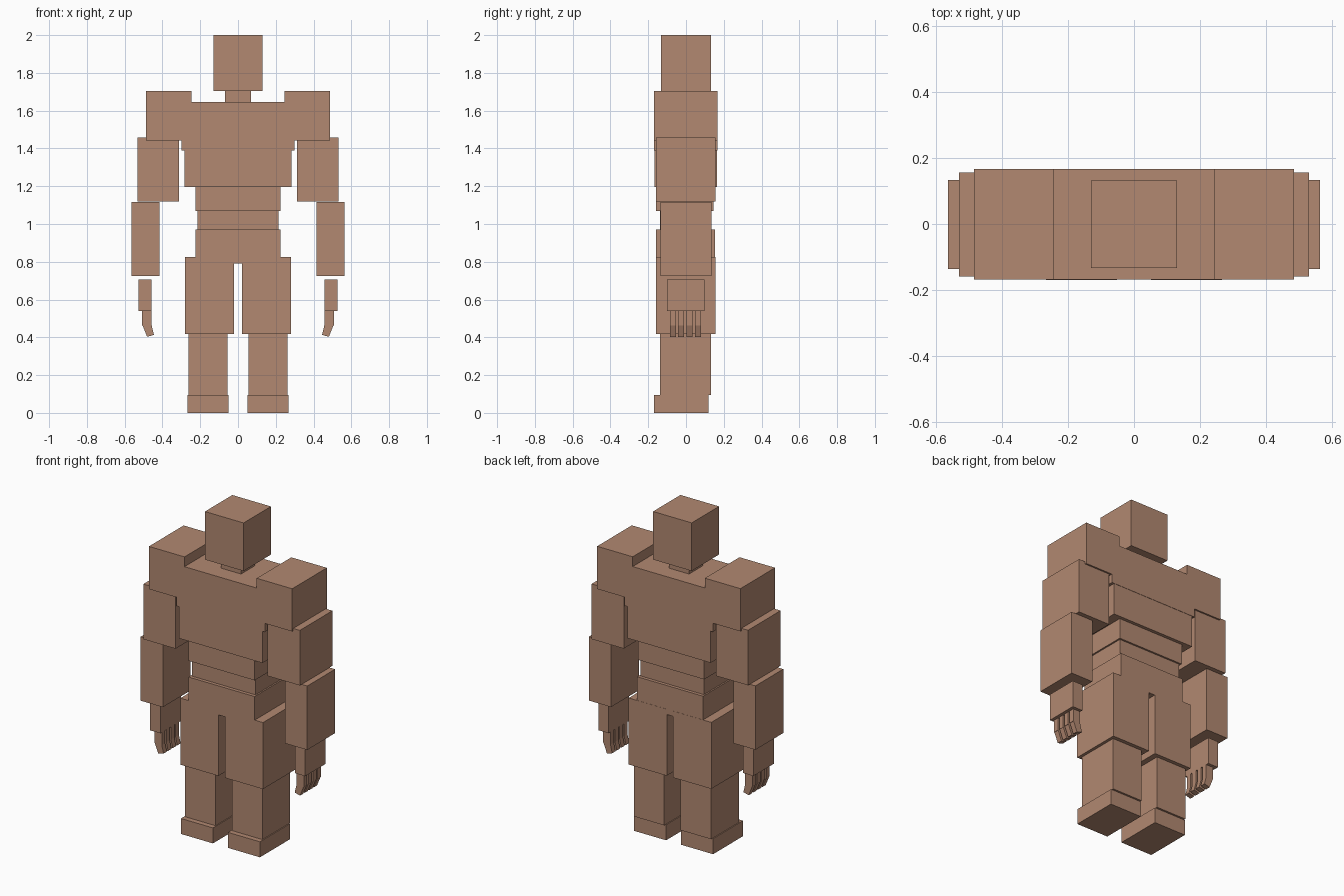
import bpy

skin = bpy.data.materials.new("clay brown")
skin.diffuse_color = (0.445, 0.247, 0.164, 1)


def prism(name, profile, y0, y1):
    """Extrude an x-z outline from y0 to y1."""
    n = len(profile)
    verts = [(x, y, z) for y in (y0, y1) for x, z in profile]
    faces = [tuple(range(n)), tuple(range(2 * n - 1, n - 1, -1))]
    faces += [(i, i + n, (i + 1) % n + n, (i + 1) % n) for i in range(n)]
    mesh = bpy.data.meshes.new(name)
    mesh.from_pydata(verts, [], faces)
    mesh.materials.append(skin)
    obj = bpy.data.objects.new(name, mesh)
    bpy.context.collection.objects.link(obj)
    return obj


def box(name, x0, x1, y0, y1, z0, z1):
    return prism(name, [(x0, z0), (x1, z0), (x1, z1), (x0, z1)], y0, y1)


def mirrored(obj):
    obj.modifiers.new("mirror", 'MIRROR').use_axis[0] = True


# Head and torso, stacked from top to bottom: half width, y range, z range
for name, w, y0, y1, z0, z1 in [
    ("head", 0.131, -0.133, 0.132, 1.705, 2.0),
    ("neck", 0.068, -0.068, 0.068, 1.645, 1.705),
    ("lower_chest", 0.283, -0.168, 0.165, 1.195, 1.39),
    ("waist", 0.225, -0.16, 0.145, 1.07, 1.195),
    ("belly", 0.215, -0.138, 0.134, 0.97, 1.07),
]:
    box(name, -w, w, y0, y1, z0, z1)

# Chest and raised shoulders as one outline
half = [(0.30, 1.39), (0.30, 1.443), (0.486, 1.443),
        (0.486, 1.705), (0.245, 1.705), (0.245, 1.645)]
prism("chest_and_shoulders", half + [(-x, z) for x, z in reversed(half)],
      -0.169, 0.167)

# Hips
box("hips", -0.224, 0.224, -0.159, 0.154, 0.792, 0.97)

# Paired limb blocks
for name, *dims in [
    ("upper_arm", 0.312, 0.531, -0.159, 0.157, 1.12, 1.458),
    ("forearm", 0.415, 0.565, -0.136, 0.134, 0.725, 1.117),
    ("hand", 0.457, 0.526, -0.1, 0.098, 0.54, 0.705),
    ("thigh", 0.022, 0.28, -0.158, 0.155, 0.417, 0.825),
    ("shin", 0.056, 0.262, -0.138, 0.132, 0.095, 0.417),
    ("foot", 0.051, 0.268, -0.17, 0.12, 0.0, 0.095),
]:
    mirrored(box(name, *dims))

# Four fingers per hand: a straight joint and a joint bent inwards
for i in range(4):
    y = -0.070 + i * 0.0445
    mirrored(box(f"finger_base_{i + 1}", 0.457, 0.507, y - 0.016, y + 0.016, 0.463, 0.54))
    mirrored(prism(f"fingertip_{i + 1}",
                   [(0.481, 0.403), (0.505, 0.463), (0.457, 0.463), (0.445, 0.413)][::-1],
                   y - 0.016, y + 0.016))
